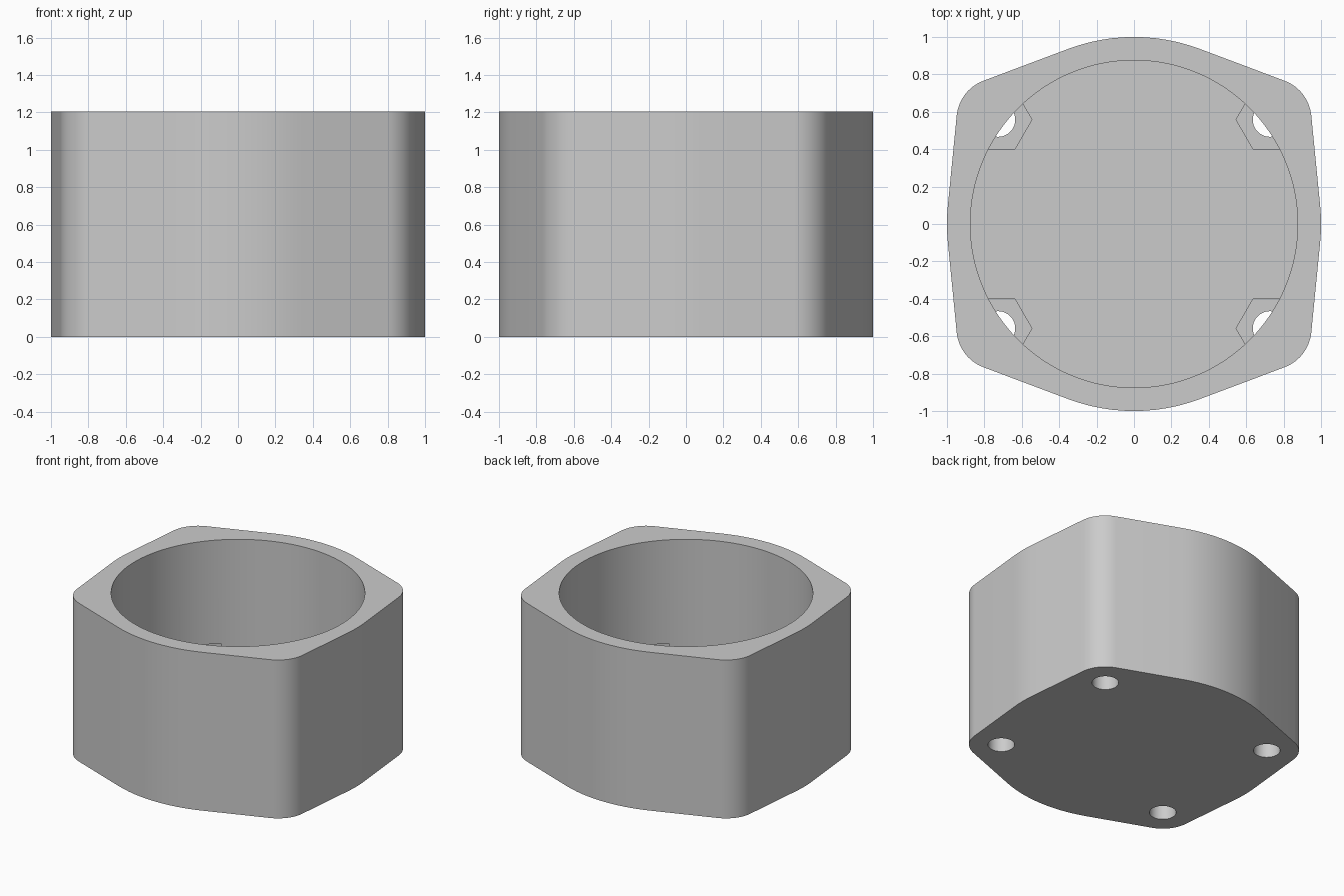
import bpy, bmesh
from math import sin, cos, acos, atan2, hypot, pi, radians

if "Cube" in bpy.data.objects:
    bpy.data.objects.remove(bpy.data.objects["Cube"])

HEIGHT = 1.205
FLOOR = 0.26                 # top of the cup floor
BORE_R = 0.875
BOLT_X, BOLT_Y = 0.727, 0.558
CORNER_R = 0.222
HOLE_R = 0.092
HEX_R = 0.181
HEX_Z0, HEX_Z1 = 0.17, 0.417


def arc(cx, cy, r, a0, a1, n):
    return [(cx + r * cos(a0 + (a1 - a0) * i / n),
             cy + r * sin(a0 + (a1 - a0) * i / n)) for i in range(n + 1)]


def circle(cx, cy, r, n):
    return arc(cx, cy, r, 0, 2 * pi, n)[:-1]


def prism(name, points, z0, z1):
    bm = bmesh.new()
    base = bm.faces.new([bm.verts.new((x, y, z0)) for x, y in points])
    ext = bmesh.ops.extrude_face_region(bm, geom=[base])
    top = [v for v in ext["geom"] if isinstance(v, bmesh.types.BMVert)]
    bmesh.ops.translate(bm, verts=top, vec=(0, 0, z1 - z0))
    bmesh.ops.recalc_face_normals(bm, faces=bm.faces)
    mesh = bpy.data.meshes.new(name)
    bm.to_mesh(mesh)
    bm.free()
    obj = bpy.data.objects.new(name, mesh)
    bpy.context.collection.objects.link(obj)
    return obj


def cut(target, cutter):
    cutter.hide_render = True
    mod = target.modifiers.new("cut", 'BOOLEAN')
    mod.operation = 'DIFFERENCE'
    mod.solver = 'EXACT'
    mod.object = cutter
    bpy.context.view_layer.objects.active = target
    bpy.ops.object.modifier_apply(modifier=mod.name)
    bpy.data.objects.remove(cutter, do_unlink=True)


# Outline: unit circle wrapped together with four corner bosses
dist = hypot(BOLT_X, BOLT_Y)
spread = acos((1 - CORNER_R) / dist)
base_angle = atan2(BOLT_Y, BOLT_X)
dirs = [base_angle, pi - base_angle, pi + base_angle, 2 * pi - base_angle]
outline = []
for i, a in enumerate(dirs):
    nxt = dirs[(i + 1) % 4] + (2 * pi if i == 3 else 0)
    outline += arc(dist * cos(a), dist * sin(a), CORNER_R,
                   a - spread, a + spread, 12)
    outline += arc(0, 0, 1, a + spread, nxt - spread, 12)

housing = prism("housing", outline, 0, HEIGHT)

# Round bore, open at the top
cut(housing, prism("bore_cutter", circle(0, 0, BORE_R, 128), FLOOR, HEIGHT + 0.2))

# Nut pockets and bolt holes in the four corners
for sx in (-1, 1):
    for sy in (-1, 1):
        x, y = sx * BOLT_X, sy * BOLT_Y
        cut(housing, prism("nut_cutter", circle(x, y, HEX_R, 6), HEX_Z0, HEX_Z1))
        cut(housing, prism("bolt_cutter", circle(x, y, HOLE_R, 40), -0.1, HEX_Z0 + 0.05))

# Colour and shading
grey = bpy.data.materials.new("light grey")
grey.diffuse_color = (0.6, 0.6, 0.6, 1)
grey.use_nodes = True
grey.node_tree.nodes["Principled BSDF"].inputs["Base Color"].default_value = grey.diffuse_color
housing.data.materials.clear()
housing.data.materials.append(grey)
bpy.ops.object.select_all(action='DESELECT')
housing.select_set(True)
bpy.context.view_layer.objects.active = housing
bpy.ops.object.shade_smooth_by_angle(angle=radians(30))
